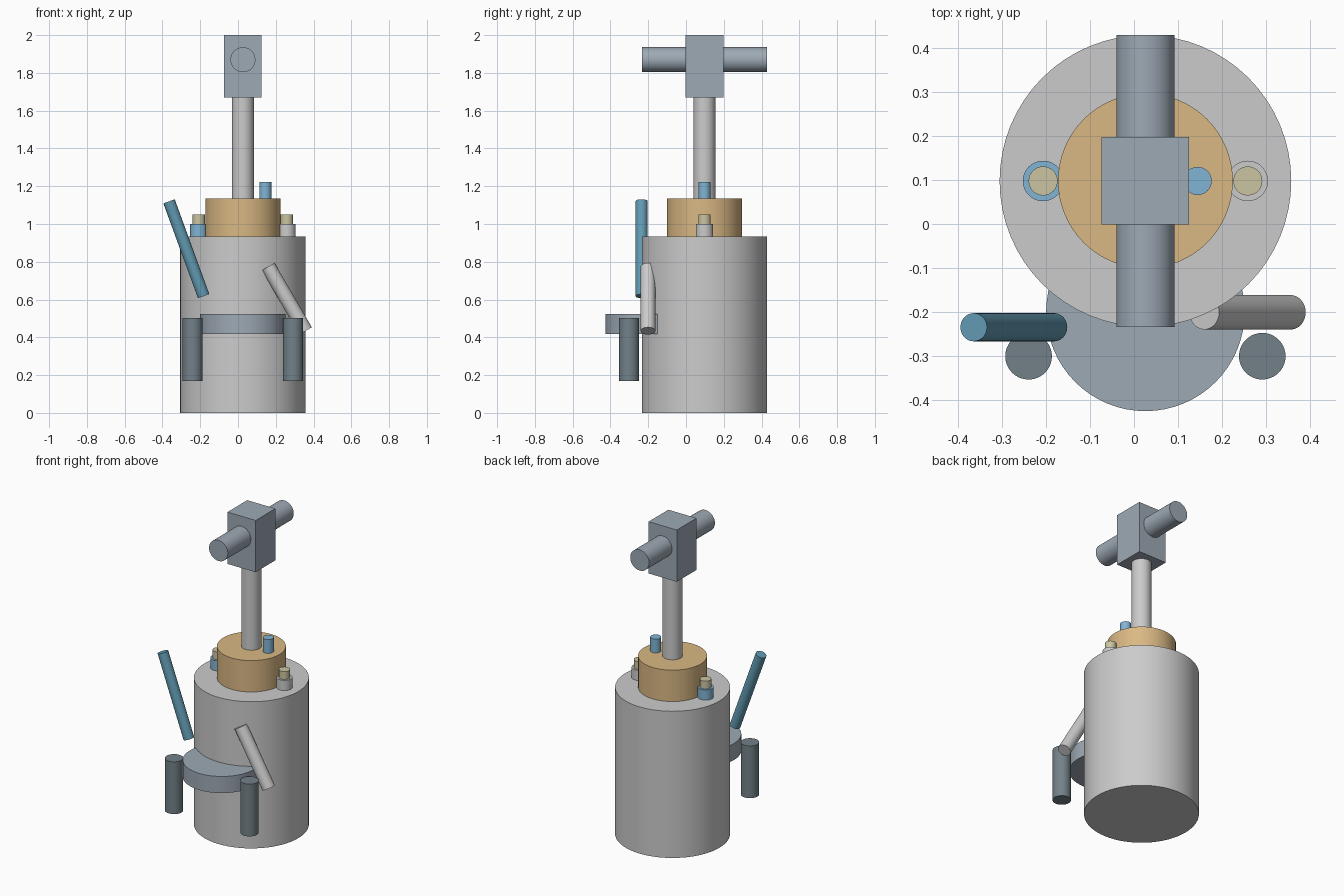
import bpy
from mathutils import Vector

if "Cube" in bpy.data.objects:
    bpy.data.objects.remove(bpy.data.objects["Cube"])

CX, CY = 0.026, 0.098      # main axis of the machine


def material(name, rgb):
    m = bpy.data.materials.new(name)
    m.diffuse_color = (*rgb, 1)
    m.use_nodes = True
    m.node_tree.nodes["Principled BSDF"].inputs["Base Color"].default_value = m.diffuse_color
    return m


BLUE = material("blue", (0.22, 0.46, 0.66))
DARK_BLUE = material("dark_blue", (0.12, 0.32, 0.44))
ORANGE = material("orange", (0.70, 0.48, 0.23))
CREAM = material("cream", (0.60, 0.56, 0.36))
STEEL = material("blue_steel", (0.34, 0.40, 0.46))
SLATE = material("slate", (0.17, 0.22, 0.25))


def finish(name, mat):
    o = bpy.context.object
    o.name = name
    if mat:
        o.data.materials.append(mat)
    return o


def rod(name, start, end, radius, mat=None, sides=64):
    """Smooth cylinder running between two points."""
    a, b = Vector(start), Vector(end)
    d = b - a
    bpy.ops.mesh.primitive_cylinder_add(
        vertices=sides, radius=radius, depth=d.length, location=(a + b) / 2,
        rotation=d.to_track_quat('Z', 'Y').to_euler())
    o = finish(name, mat)
    bpy.ops.object.shade_smooth_by_angle()
    return o


def post(name, x, y, z0, z1, radius, mat=None):
    return rod(name, (x, y, z0), (x, y, z1), radius, mat)


# Main stack: body, collar, shaft
post("body", CX, CY, 0, 0.935, 0.332)
post("collar", CX, CY, 0.935, 1.135, 0.199, ORANGE)
post("shaft", CX, CY, 1.135, 1.67, 0.058)

# Head block with cross bar
bpy.ops.mesh.primitive_cube_add(size=1, location=(CX, CY, 1.835))
bpy.context.object.scale = (0.199, 0.199, 0.33)
finish("head_block", STEEL)
rod("cross_bar", (CX, CY - 0.332, 1.87), (CX, CY + 0.332, 1.87), 0.066, STEEL)

# Ports on top of the body and collar
post("collar_port", 0.145, CY, 1.135, 1.223, 0.032, BLUE)
for side, label, mat in ((-1, "left", BLUE), (1, "right", None)):
    x = CX + side * 0.233
    post(label + "_port", x, CY, 0.935, 1.0, 0.046, mat)
    post(label + "_port_cap", x, CY, 1.0, 1.05, 0.033, CREAM)

    # Hanging side cylinders beside the front shelf
    post(label + "_side_cylinder", CX + side * 0.266, -0.301, 0.17, 0.503, 0.053, SLATE)

# Round front shelf, partly sunk into the body
post("front_shelf", CX, -0.2, 0.417, 0.523, 0.226, STEEL)

# Tilted hoses
rod("left_hose", (-0.182, -0.235, 0.618), (-0.365, -0.235, 1.12), 0.032, DARK_BLUE)
rod("right_hose", (0.357, -0.201, 0.434), (0.160, -0.201, 0.774), 0.039)
